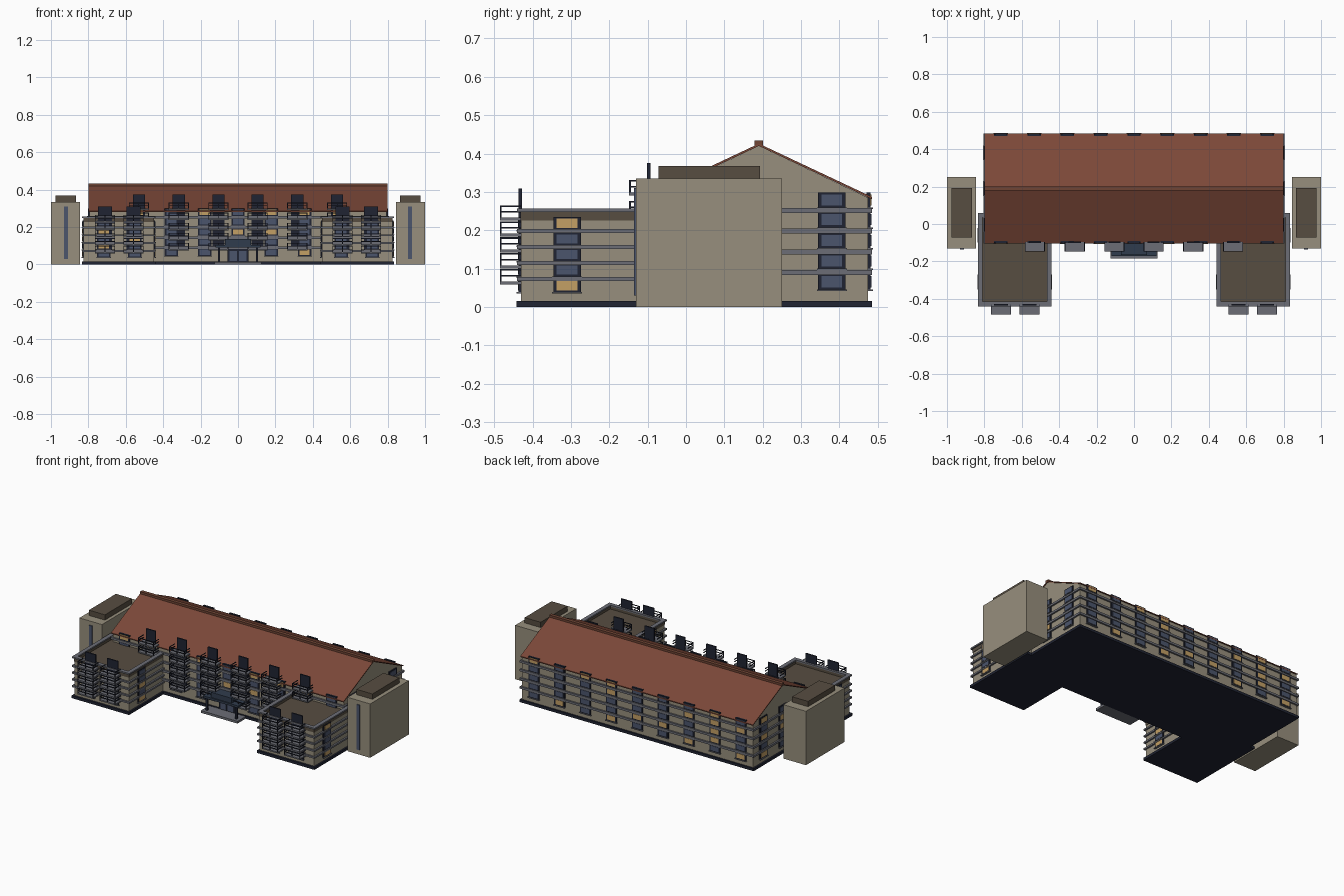
import bpy, bmesh, random
from mathutils import Matrix, Vector

if "Cube" in bpy.data.objects:
    bpy.data.objects.remove(bpy.data.objects["Cube"])
random.seed(4)

COL = {
    "wall": (.31, .275, .205), "roof": (.20, .065, .04), "brown": (.095, .075, .053),
    "trim": (.15, .155, .18), "navy": (.014, .017, .032), "glass": (.07, .09, .15),
    "lit": (.55, .35, .13), "canopy": (.03, .045, .075), "ridge": (.16, .06, .035)}
MAT = {}
for n, c in COL.items():
    MAT[n] = bpy.data.materials.new(n)
    MAT[n].diffuse_color = (*c, 1)

parts = {}  # part name -> (bmesh, material)


def get(name, mat):
    if name not in parts:
        parts[name] = (bmesh.new(), mat)
    return parts[name][0]


def box(name, mat, x0, x1, y0, y1, z0, z1):
    m = Matrix.Translation(((x0 + x1) / 2, (y0 + y1) / 2, (z0 + z1) / 2)) @ \
        Matrix.Diagonal((abs(x1 - x0), abs(y1 - y0), abs(z1 - z0), 1))
    bmesh.ops.create_cube(get(name, mat), size=1, matrix=m)


def wallbox(name, mat, p, n, w, d0, d1, z0, z1):
    """Box on a facade at point p with outward direction n."""
    a, b = Vector(p) + Vector(n) * d0, Vector(p) + Vector(n) * d1
    hx, hy = abs(n[1]) * w / 2, abs(n[0]) * w / 2
    box(name, mat, min(a.x, b.x) - hx, max(a.x, b.x) + hx,
        min(a.y, b.y) - hy, max(a.y, b.y) + hy, z0, z1)


def prism(name, mat, prof, x0, x1):
    """Extrude a yz profile along x."""
    bm = get(name, mat)
    f = bm.faces.new([bm.verts.new((x0, y, z)) for y, z in prof])
    r = bmesh.ops.extrude_face_region(bm, geom=[f])
    vs = [v for v in r["geom"] if isinstance(v, bmesh.types.BMVert)]
    bmesh.ops.translate(bm, verts=vs, vec=(x1 - x0, 0, 0))
    bmesh.ops.recalc_face_normals(bm, faces=bm.faces)


def window(pre, p, n, zc, h):
    w = .072
    wallbox(pre + "_window_frames", "navy", p, n, w, -.005, .006, zc - h, zc + h)
    k = "lit" if random.random() < .25 else "glass"
    wallbox(pre + "_panes_" + k, k, p, n, w - .018, 0, .008, zc - h * .72, zc + h * .72)
    wallbox(pre + "_window_sills", "trim", p, n, w + .006, 0, .012, zc - h - .004, zc - h)


def balcony(pre, x, y, z, depth, door_w):
    w, n, yf = .054, pre + "_balcony_", y - depth
    box(n + "slabs", "trim", x - w, x + w, yf, y, z - .004, z + .004)
    box(n + "doors", "navy", x - door_w / 2, x + door_w / 2, y - .006, y + .002, z + .004, z + .08)
    for h in (.019, .034):
        box(n + "rails", "navy", x - w, x + w, yf, yf + .004, z + h - .002, z + h + .002)
        for s in (-1, 1):
            xs = x + s * (w - .002)
            box(n + "rails", "navy", xs - .002, xs + .002, yf, y, z + h - .002, z + h + .002)
    for i in range(3):
        xs = x + (i - 1) * (w - .002)
        box(n + "posts", "navy", xs - .002, xs + .002, yf, yf + .004, z, z + .036)


# main block with gable ends, roof and ridge cap
YF, YB, YR, ZE, ZR = -.095, .475, .19, .285, .42
prism("main_walls", "wall", [(YF, .012), (YB, .012), (YB, ZE), (YR, ZR), (YF, ZE)], -.795, .795)
for s in (-1, 1):
    e = YR + s * .295
    prism("pitched_roof", "roof", [(YR, ZR), (e, ZE - .004), (e, ZE + .002), (YR, ZR + .006)], -.8, .8)
box("ridge_cap", "ridge", -.8, .8, YR - .011, YR + .011, ZR, ZR + .014)
box("main_plinth", "navy", -.805, .805, -.105, .485, 0, .016)

# main floor bands
for k in range(4):
    z = .09 + .054 * k
    box("main_floor_bands", "trim", -.805, .805, -.105, .485, z - .0065, z + .0065)

# main windows, five floors
for k in range(5):
    zc = .066 + .054 * k
    zc = min(zc, .279)
    for i in range(-4, 5):
        x = i * .178
        window("main", (x, YB, 0), (0, 1, 0), zc, .02)
        if not (i == 0 and k < 2):
            window("main", (x, YF, 0), (0, -1, 0), zc, .02)
    for s in (-1, 1):
        for y in (-.003, .19, .38):
            window("main", (s * .795, y, 0), (s, 0, 0), zc, .02)
    for x in (.105, .317, .53):
        for s in (-1, 1):
            balcony("main", s * x, YF, .079 + .054 * k, .053, .065)

for s in (-1, 1):
    # flat-roofed front wings
    def wb(name, mat, a, b, *r):
        box(name, mat, min(s * a, s * b), max(s * a, s * b), *r)
    wb("wing_walls", "wall", .45, .825, -.43, .05, .012, .226)
    wb("wing_plinth", "navy", .44, .835, -.442, .06, 0, .016)
    wb("wing_roof", "brown", .45, .825, -.43, .05, .224, .23)
    # parapet and coping around the wing roof
    for nm, m, o, z0, z1 in (("wing_parapet", "brown", 0, .226, .25), ("wing_coping", "trim", .008, .248, .257)):
        x0, x1, y0, y1, t = .448 - o, .827 + o, -.432 - o, .052 + o, .012 + o * 1.6
        wb(nm, m, x0, x1, y0, y0 + t, z0, z1)
        wb(nm, m, x0, x1, y1 - t, y1, z0, z1)
        wb(nm, m, x0, x0 + t, y0 + t, y1 - t, z0, z1)
        wb(nm, m, x1 - t, x1, y0 + t, y1 - t, z0, z1)
    for k in range(4):
        z = .073 + .0417 * k
        wb("wing_floor_bands", "trim", .44, .835, -.44, .06, z - .005, z + .005)
    for k in range(5):
        zc = .056 + .0405 * k
        for x in (.552, .718):
            window("wing", (s * x, -.43, 0), (0, -1, 0), zc, .017)
        for y in (-.31, -.06):
            window("wing", (s * .825, y, 0), (s, 0, 0), zc, .017)
        window("wing", (s * .45, -.31, 0), (-s, 0, 0), zc, .017)
        for x in (.559, .711):
            balcony("wing", s * x, -.43, .063 + .0415 * k, .055, .075)

    # stair towers with caps and slit windows
    wb("tower_body", "wall", .845, 1.0, -.13, .25, 0, .335)
    wb("tower_cap", "brown", .865, .975, -.072, .193, .335, .368)
    wb("tower_slit_window", "glass", .91, .93, -.136, -.128, .03, .31)

    # entrance pillars
    wb("entrance_pillars", "navy", .095, .107, -.165, -.153, .012, .092)

# entrance step, doors and canopy
box("entrance_step", "trim", -.126, .126, -.185, -.1, 0, .014)
box("entrance_door_frame", "navy", -.056, .056, -.106, -.09, .012, .084)
for x in (-.025, .025):
    box("entrance_doors", "glass", x - .02, x + .02, -.109, -.1, .018, .072)
box("entrance_canopy", "canopy", -.12, .12, -.172, -.095, .09, .103)
box("entrance_canopy_glass", "canopy", -.07, .07, -.165, -.095, .103, .135)

# turn the collected parts into objects
for name, (bm, mat) in parts.items():
    me = bpy.data.meshes.new(name)
    bm.to_mesh(me)
    bm.free()
    me.materials.append(MAT[mat])
    bpy.context.collection.objects.link(bpy.data.objects.new(name, me))

for m in bpy.data.materials:
    if m.users and not m.is_grease_pencil:
        m.use_nodes = True
        m.node_tree.nodes["Principled BSDF"].inputs["Base Color"].default_value = m.diffuse_color
